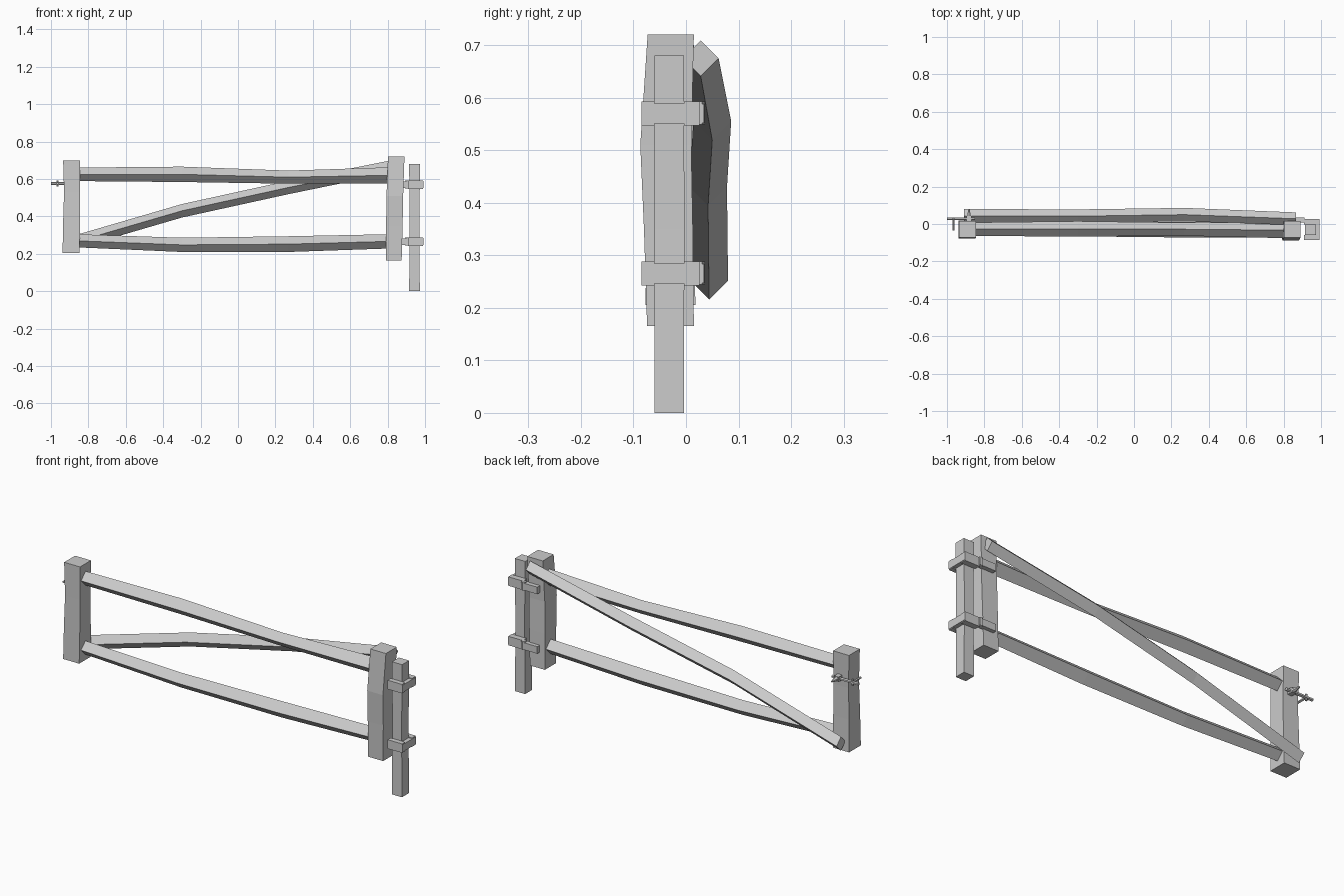
import bpy, bmesh, math
from mathutils import Vector

if "Cube" in bpy.data.objects:
    bpy.data.objects.remove(bpy.data.objects["Cube"])

wood = bpy.data.materials.new("grey")
wood.diffuse_color = (0.6, 0.6, 0.6, 1)
wood.use_nodes = True
wood.node_tree.nodes["Principled BSDF"].inputs["Base Color"].default_value = wood.diffuse_color


def finish(name, bm):
    bmesh.ops.recalc_face_normals(bm, faces=bm.faces)
    me = bpy.data.meshes.new(name)
    bm.to_mesh(me)
    bm.free()
    me.materials.append(wood)
    ob = bpy.data.objects.new(name, me)
    bpy.context.collection.objects.link(ob)
    return ob


def loft(name, rings):
    """Closed four-sided beam through a list of rings."""
    bm = bmesh.new()
    vs = [[bm.verts.new(p) for p in r] for r in rings]
    for a, b in zip(vs, vs[1:]):
        for i in range(4):
            j = (i + 1) % 4
            bm.faces.new((a[i], a[j], b[j], b[i]))
    bm.faces.new(vs[0])
    bm.faces.new(vs[-1])
    return finish(name, bm)


def post(name, levels):
    """Upright post: each level is z, x0, x1, y0, y1."""
    return loft(name, [[(x0, y0, z), (x1, y0, z), (x1, y1, z), (x0, y1, z)]
                       for z, x0, x1, y0, y1 in levels])


def rail(name, stations):
    """Pole standing on its edge: each station is x, y, z, half diagonal."""
    return loft(name, [[(x, y, z + h), (x, y - h, z), (x, y, z - h), (x, y + h, z)]
                       for x, y, z, h in stations])


def box(name, x0, x1, y0, y1, z0, z1):
    return post(name, [(z0, x0, x1, y0, y1), (z1, x0, x1, y0, y1)])


def rod(name, a, b, r, r2=None):
    """Six-sided rod between two points."""
    a, b = Vector(a), Vector(b)
    bm = bmesh.new()
    bmesh.ops.create_cone(bm, cap_ends=True, segments=6, radius1=r,
                          radius2=r if r2 is None else r2, depth=(b - a).length)
    bm.transform((b - a).to_track_quat('Z', 'Y').to_matrix().to_4x4())
    bmesh.ops.translate(bm, verts=bm.verts, vec=(a + b) / 2)
    return finish(name, bm)


# Gate posts, slightly crooked
post("left_gate_post", [(0.205, -0.938, -0.847, -0.077, 0.018),
                        (0.37, -0.935, -0.845, -0.075, 0.014),
                        (0.53, -0.930, -0.845, -0.073, 0.012),
                        (0.70, -0.935, -0.845, -0.073, 0.015)])
post("right_gate_post", [(0.165, 0.790, 0.875, -0.074, 0.015),
                         (0.35, 0.792, 0.880, -0.080, 0.013),
                         (0.51, 0.794, 0.883, -0.087, 0.010),
                         (0.72, 0.802, 0.890, -0.073, 0.015)])
# Ground post carrying the hinges
post("hinge_post", [(0.0, 0.915, 0.972, -0.060, -0.004),
                    (0.35, 0.918, 0.970, -0.060, -0.003),
                    (0.68, 0.915, 0.973, -0.060, -0.004)])

# Rails and diagonal brace
rail("top_rail", [(-0.87, -0.028, 0.625, 0.036), (-0.30, -0.026, 0.625, 0.041),
                  (0.27, -0.028, 0.610, 0.035), (0.82, -0.033, 0.620, 0.043)])
rail("bottom_rail", [(-0.87, -0.028, 0.270, 0.035), (-0.30, -0.028, 0.248, 0.038),
                     (0.27, -0.030, 0.252, 0.042), (0.82, -0.034, 0.267, 0.038)])
rail("diagonal_brace", [(-0.91, 0.044, 0.252, 0.036), (-0.30, 0.042, 0.430, 0.036),
                        (0.27, 0.050, 0.555, 0.036), (0.865, 0.028, 0.675, 0.034)])

# Hinges: collar on the post, strap on the back of the gate, pin between
for n, z in (("upper", 0.57), ("lower", 0.265)):
    box(n + "_hinge_front", 0.908, 0.990, -0.085, -0.060, z - 0.023, z + 0.023)
    box(n + "_hinge_back", 0.908, 0.990, -0.004, 0.026, z - 0.023, z + 0.023)
    box(n + "_hinge_side", 0.970, 0.992, -0.085, 0.026, z - 0.019, z + 0.019)
    box(n + "_hinge_strap", 0.820, 0.912, 0.008, 0.034, z - 0.018, z + 0.018)
    rod(n + "_hinge_pin", (0.902, 0.024, z - 0.021), (0.902, 0.024, z + 0.023), 0.012)

# Sliding latch
Z = 0.576
rod("latch_bolt", (-1.0, 0.028, Z), (-0.85, 0.028, Z), 0.008)
rod("latch_crossbar", (-0.965, -0.035, Z), (-0.965, 0.035, Z), 0.006)
rod("latch_stop", (-0.965, 0.028, Z - 0.016), (-0.965, 0.028, Z + 0.016), 0.006)
box("latch_keeper", -0.895, -0.870, 0.010, 0.042, Z - 0.013, Z + 0.013)
rod("latch_handle", (-0.882, 0.040, Z), (-0.882, 0.080, Z), 0.012, 0.004)
